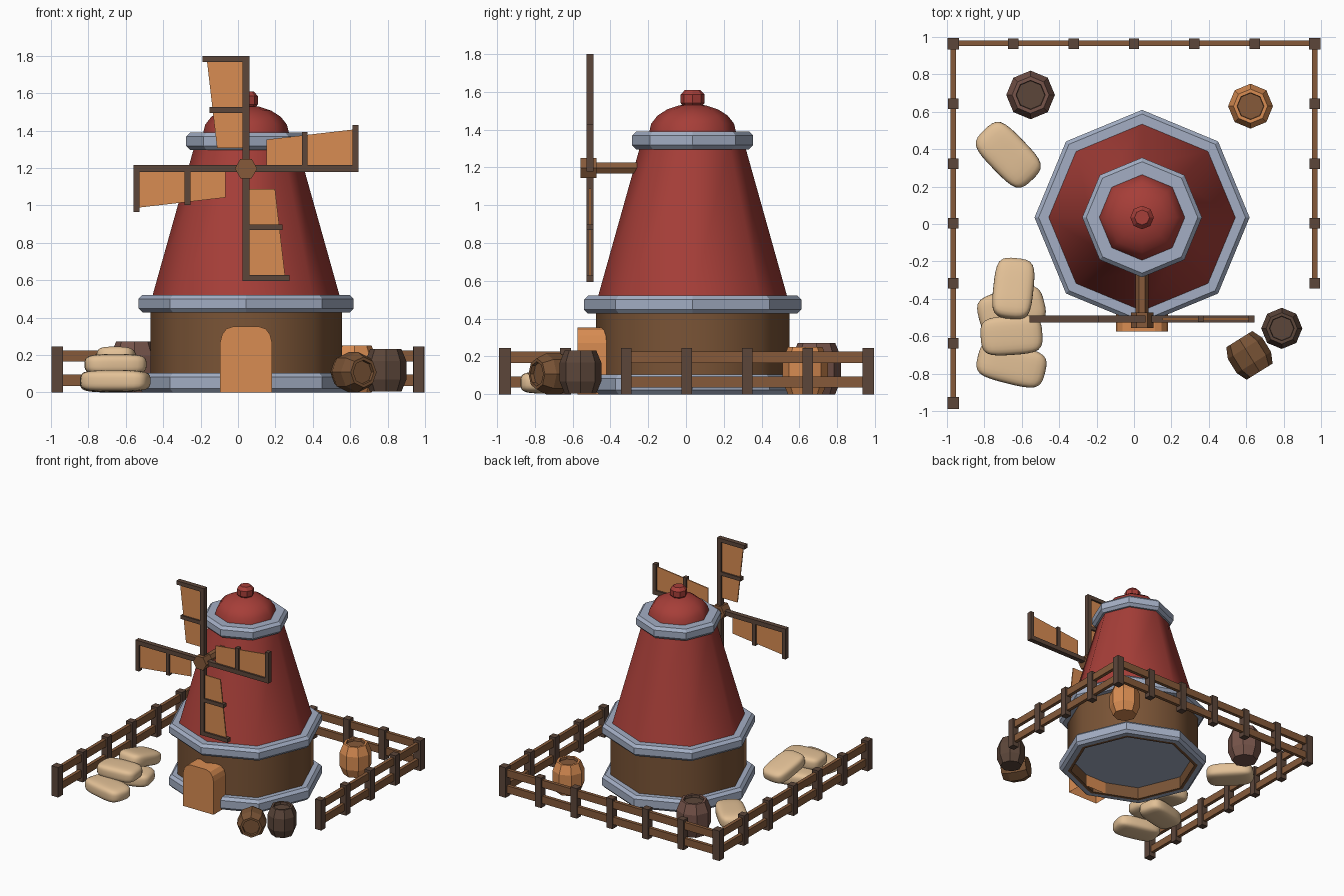
import bpy, bmesh, math
from mathutils import Matrix, Vector

if "Cube" in bpy.data.objects:
    bpy.data.objects.remove(bpy.data.objects["Cube"], do_unlink=True)


def material(name, srgb):
    m = bpy.data.materials.new(name)
    m.use_nodes = True
    col = [(c / 255 / 12.92 if c < 11 else ((c / 255 + 0.055) / 1.055) ** 2.4) for c in srgb] + [1]
    m.diffuse_color = col
    m.node_tree.nodes["Principled BSDF"].inputs["Base Color"].default_value = col
    return m


RED = material("red_roof", (166, 62, 56))
STONE = material("blue_grey_stone", (163, 174, 196))
WALL = material("brown_wall", (122, 84, 54))
ORANGE = material("orange_wood", (216, 140, 82))
TAN = material("tan_sack", (226, 192, 150))
DARK = material("dark_timber", (92, 70, 58))
RAIL = material("rail_wood", (134, 90, 58))
MAUVE = material("dusky_wood", (118, 84, 74))

CX, CY = 0.043, 0.035
MILL = Matrix.Translation((CX, CY, 0))


def finish(name, bm, mats, matrix=Matrix(), smooth=False):
    me = bpy.data.meshes.new(name)
    bm.to_mesh(me)
    bm.free()
    for m in mats:
        me.materials.append(m)
    for p in me.polygons:
        p.use_smooth = smooth
    ob = bpy.data.objects.new(name, me)
    ob.matrix_world = matrix
    bpy.context.collection.objects.link(ob)
    return ob


def lathe(name, profile, mats, matrix=MILL, sides=8, smooth=False, lid_rows=0):
    """Turn (radius, height) points round z; the last lid_rows bands use material 1."""
    bm = bmesh.new()
    rows = [[bm.verts.new((r * math.cos(a), r * math.sin(a), z))
             for a in (2 * math.pi * k / sides for k in range(sides))] for r, z in profile]
    for i, (low, high) in enumerate(zip(rows, rows[1:])):
        for k in range(sides):
            n = (k + 1) % sides
            f = bm.faces.new((low[k], low[n], high[n], high[k]))
            f.material_index = int(i >= len(rows) - 1 - lid_rows)
    bmesh.ops.remove_doubles(bm, verts=bm.verts, dist=1e-5)
    return finish(name, bm, mats, matrix, smooth)


def box(name, lo, hi, mat, matrix=Matrix()):
    bm = bmesh.new()
    lo, hi = Vector(lo), Vector(hi)
    size = hi - lo
    bmesh.ops.create_cube(bm, size=1, matrix=Matrix.Translation((lo + hi) / 2) @ Matrix.Diagonal((*size, 1)))
    return finish(name, bm, [mat], matrix)


def prism(name, outline, y0, y1, mat, matrix=Matrix(), open_bottom=False):
    """Extrude an (x, z) outline along y."""
    bm = bmesh.new()
    face = bm.faces.new([bm.verts.new((x, y0, z)) for x, z in outline])
    out = bmesh.ops.extrude_face_region(bm, geom=[face], use_keep_orig=True)
    moved = [v for v in out["geom"] if isinstance(v, bmesh.types.BMVert)]
    bmesh.ops.translate(bm, verts=moved, vec=(0, y1 - y0, 0))
    bmesh.ops.recalc_face_normals(bm, faces=bm.faces)
    if open_bottom:
        under = [f for f in bm.faces if f.normal.z < -0.9]
        bmesh.ops.delete(bm, geom=under, context="FACES_ONLY")
    return finish(name, bm, [mat], matrix)


def ring(name, z0, z1, r, inner, b=0.022):
    lathe(name, [(inner, z0), (r - b, z0), (r, z0 + b), (r, z1 - b), (r - b, z1), (inner, z1)], [STONE])


# Mill tower
ring("base_ring", 0, 0.105, 0.575, 0.51)
lathe("floor", [(0, 0.1), (0.49, 0.1)], [STONE])
lathe("lower_wall", [(0.485, 0.11), (0.485, 0), (0.512, 0)], [WALL])
lathe("outer_wall", [(0.512, 0), (0.512, 0.45)], [WALL], smooth=True)
ring("middle_ring", 0.427, 0.522, 0.575, 0.45)
lathe("tower", [(0.505, 0.5), (0.275, 1.32)], [RED], smooth=True)
ring("top_ring", 1.295, 1.39, 0.32, 0.2)
dome = [(0.23 * math.cos(t), 1.385 + 0.15 * math.sin(t))
        for t in (math.pi / 2 * k / 5 for k in range(6))]
lathe("dome", dome, [RED], smooth=True)
lathe("knob", [(0.04, 1.51), (0.063, 1.54), (0.063, 1.585), (0.04, 1.61), (0, 1.61)], [RED])

# Door
half = [(0.138, 0), (0.138, 0.27), (0.128, 0.31), (0.105, 0.34), (0.07, 0.352)]
outline = half + [(-x, z) for x, z in reversed(half)]
prism("door", outline, -0.575, -0.41, ORANGE, Matrix.Translation((CX, 0, 0)), open_bottom=True)

# Shaft and hub
HUB = Matrix.Translation((CX, 0, 1.197))
BACK = Matrix.Rotation(-math.pi / 2, 4, "X")
lathe("shaft", [(0.034, -0.52), (0.034, -0.2)], [RAIL], HUB @ BACK, sides=6)
lathe("hub", [(0, -0.557), (0.06, -0.557), (0.06, -0.472), (0, -0.472)], [RAIL], HUB @ BACK, sides=6)

# Four blades, each a spar with two crossbars and a tapered sail
sail = [(-0.01, 0.11), (-0.01, 0.585), (-0.21, 0.585), (-0.155, 0.11)]
for i in range(4):
    turn = HUB @ Matrix.Rotation(i * math.pi / 2, 4, "Y")
    box(f"spar_{i}", (-0.018, -0.527, 0), (0.018, -0.488, 0.598), DARK, turn)
    box(f"end_bar_{i}", (-0.232, -0.527, 0.57), (0.018, -0.488, 0.602), DARK, turn)
    box(f"middle_bar_{i}", (-0.195, -0.525, 0.298), (0, -0.49, 0.328), DARK, turn)
    prism(f"sail_{i}", sail, -0.512, -0.503, ORANGE, turn)

# Fence on three sides
EDGE, STEP = 0.967, 0.32
posts = [(-EDGE + k * EDGE / 3, EDGE - 0.004) for k in range(7)]
posts += [(-EDGE, EDGE - 0.004 - k * STEP) for k in range(1, 7)]
posts += [(EDGE, EDGE - 0.004 - k * STEP) for k in range(1, 5)]
for i, (x, y) in enumerate(posts):
    w = 0.031 if abs(x) == EDGE and abs(y) > 0.9 else 0.028
    box(f"fence_post_{i}", (x - w, y - w, 0), (x + w, y + w, 0.245), DARK)
T = 0.014
for level, z in (("lower", 0.065), ("upper", 0.195)):
    z0, z1 = z - 0.03, z + 0.03
    box(f"back_{level}_rail", (-EDGE, EDGE - T, z0), (EDGE, EDGE + T, z1), RAIL)
    box(f"right_{level}_rail", (-EDGE - T, -0.957, z0), (-EDGE + T, EDGE, z1), RAIL)
    box(f"left_{level}_rail", (EDGE - T, -0.317, z0), (EDGE + T, EDGE, z1), RAIL)


# Barrels
def barrel(name, r, h, mat, lid, matrix):
    profile = [(0, 0), (0.76 * r, 0), (r, 0.28 * h), (r, 0.72 * h), (0.76 * r, h),
               (0.6 * r, h), (0.58 * r, h - 0.02), (0, h - 0.02)]
    lathe(name, profile, [mat, lid], matrix, lid_rows=2)


barrel("dusky_barrel", 0.13, 0.272, MAUVE, DARK, Matrix.Translation((-0.553, 0.69, 0)))
barrel("orange_barrel", 0.12, 0.25, ORANGE, RAIL, Matrix.Translation((0.623, 0.63, 0)))
barrel("dark_barrel", 0.11, 0.228, DARK, DARK, Matrix.Translation((0.79, -0.558, 0.004)))
axis = Vector((0.53, -0.85, 0)).normalized()
lie = axis.to_track_quat("Z", "Y").to_matrix().to_4x4()
barrel("fallen_barrel", 0.108, 0.205, WALL, WALL,
       Matrix.Translation(Vector((0.617, -0.702, 0.108)) - axis * 0.102) @ lie)


# Sacks
def sack(name, place, size, yaw, pitch=0):
    bm = bmesh.new()
    bmesh.ops.create_cube(bm, size=1)
    bmesh.ops.subdivide_edges(bm, edges=bm.edges, cuts=1, use_grid_fill=True)
    for v in bm.verts:
        v.co = Vector(a * s for a, s in zip(v.co, size))
    turn = Matrix.Rotation(math.radians(yaw), 4, "Z") @ Matrix.Rotation(math.radians(pitch), 4, "Y")
    ob = finish(name, bm, [TAN], Matrix.Translation(place) @ turn, smooth=True)
    sub = ob.modifiers.new("Round", "SUBSURF")
    sub.levels = sub.render_levels = 2


sack("lone_sack", (-0.672, 0.37, 0.06), (0.37, 0.22, 0.12), -46)
sack("front_sack", (-0.655, -0.75, 0.062), (0.37, 0.21, 0.115), -14)
sack("rear_sack", (-0.655, -0.46, 0.062), (0.36, 0.22, 0.115), 14)
sack("upper_sack", (-0.655, -0.595, 0.15), (0.33, 0.21, 0.11), 4)
sack("leaning_sack", (-0.645, -0.345, 0.167), (0.33, 0.215, 0.11), 84, 14)
